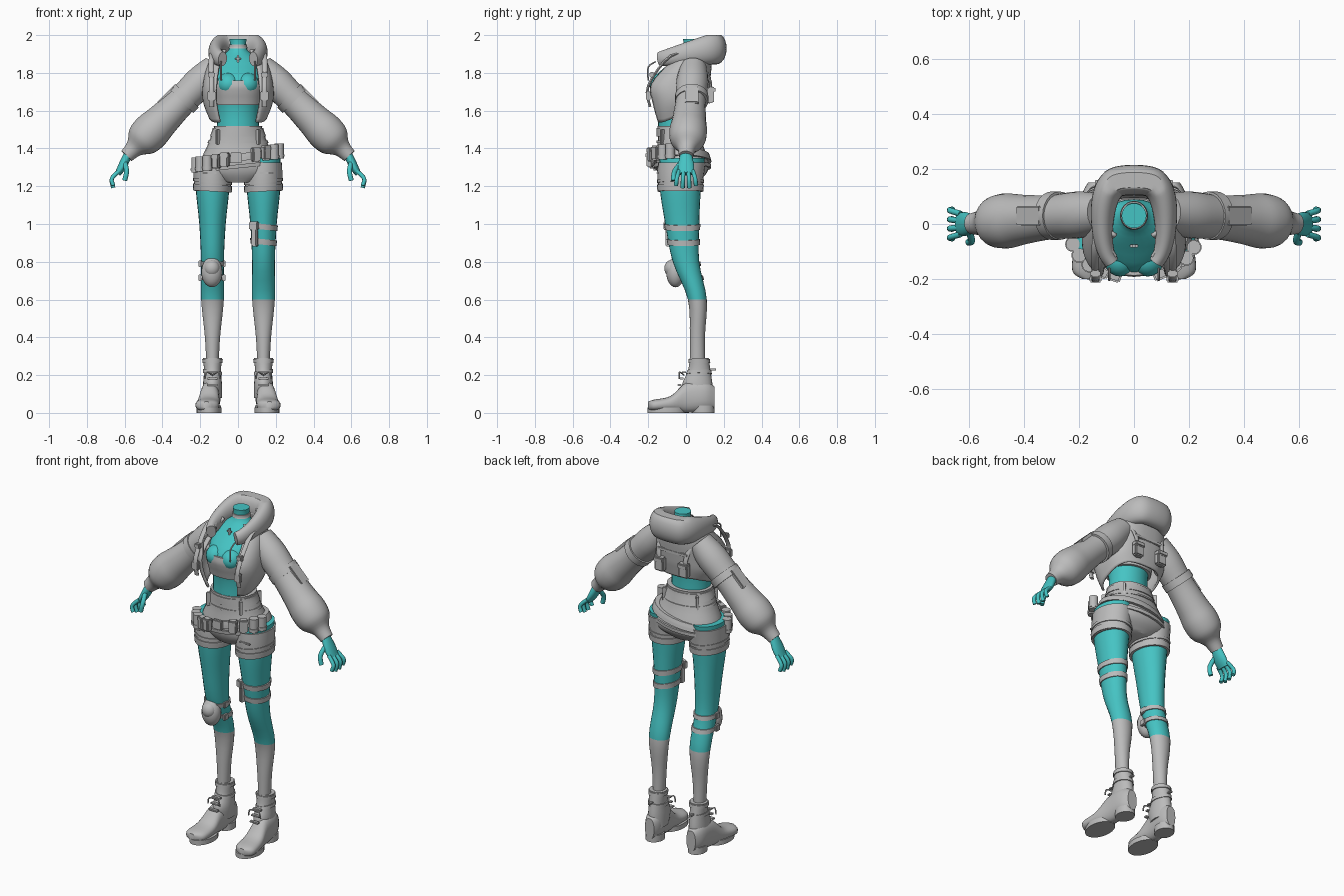
import bpy, bmesh, math
from mathutils import Vector, Matrix

default_cube = bpy.data.objects.get("Cube")
if default_cube:
    bpy.data.objects.remove(default_cube, do_unlink=True)


def make_material(name, color):
    material = bpy.data.materials.new(name)
    material.use_nodes = True
    material.diffuse_color = color
    material.node_tree.nodes["Principled BSDF"].inputs["Base Color"].default_value = color
    return material


GREY = make_material("cloth grey", (.5, .5, .5, 1))
TEAL = make_material("skin teal", (.06, .55, .55, 1))
AXIS_X, AXIS_Y, AXIS_Z = Matrix.Identity(3)
SIDES = {"left": 1, "right": -1}
parts = []


def finish(name, bm, material):
    bmesh.ops.recalc_face_normals(bm, faces=bm.faces[:])
    mesh = bpy.data.meshes.new(name)
    bm.to_mesh(mesh)
    bm.free()
    mesh.materials.append(material)
    part = bpy.data.objects.new(name, mesh)
    bpy.context.collection.objects.link(part)
    parts.append(part)
    return part


def smooth_rows(rows, steps=4):
    """Pass a smooth curve through the rows of a profile or path."""
    rows = [Vector(row) for row in rows]
    padded = [rows[0]] + rows + [rows[-1]]
    result = []
    for before, start, end, after in zip(padded, padded[1:], padded[2:], padded[3:]):
        slope_in, slope_out = (end - before) / 2, (after - start) / 2
        for step in range(steps):
            t = step / steps
            ease = t * t * (3 - 2 * t)
            result.append(start + (end - start) * ease
                          + slope_in * (t * (1 - t) * (1 - t)) - slope_out * (t * t * (1 - t)))
    return result + [rows[-1]]


def signed_power(value, power):
    return math.copysign(abs(value) ** (2 / power), value)


def tube(name, rows, material=GREY, axis=None, reference=AXIS_Z, side=1, power=2,
         sides=24, gap=0, tilt=0):
    """Loft oval rings; a fixed axis keeps them parallel, a gap leaves the front open."""
    rows = smooth_rows(rows)
    centers = [row.copy().to_3d() if len(row) < 4 else Vector(row[:3]) for row in rows]
    bm = bmesh.new()
    rings = []
    for i, (row, center) in enumerate(zip(rows, centers)):
        along = axis or (centers[min(i + 1, len(rows) - 1)] - centers[max(i - 1, 0)]).normalized()
        across = reference.cross(along).normalized()
        up = along.cross(across)
        ring = []
        for k in range(sides + bool(gap)):
            angle = gap + (math.tau - 2 * gap) * k / sides
            point = (center + across * row[3] * signed_power(math.sin(angle), power)
                     - up * row[4] * signed_power(math.cos(angle), power))
            height = point.z + tilt * (point.x - center.x)
            ring.append(bm.verts.new((point.x * side, point.y, min(max(height, 0), 2))))
        rings.append(ring)
    for low, high in zip(rings, rings[1:]):
        for k in range(sides):
            n = (k + 1) % len(low)
            bm.faces.new((low[k], low[n], high[n], high[k]))
    if not gap:
        bm.faces.new(rings[0])
        bm.faces.new(rings[-1])
    return finish(name, bm, material)


def cord(name, points, radius, material=GREY, reference=AXIS_Y, side=1, flatten=1):
    rows = [(*point, radius * flatten, radius) for point in points]
    return tube(name, rows, material, reference=reference, side=side, sides=12)


def column(name, profile, x=0, material=GREY, **options):
    """Upright loft from profile rows of height, depth position, half width, half depth."""
    rows = [(x, y, z, width, depth) for z, y, width, depth in profile]
    return tube(name, rows, material, AXIS_Z, AXIS_Y, **options)


def wrap(name, profile, z, height, margin=.01, x=0, **options):
    """Band that follows a profile at a margin."""
    rows = smooth_rows(profile)
    band = []
    for k in range(5):
        level = z + height * (k / 4 - .5)
        for low, high in zip(rows, rows[1:]):
            if low[0] <= level < high[0]:
                row = low.lerp(high, (level - low[0]) / (high[0] - low[0]))
                band.append((level, row[1], row[2] + margin, row[3] + margin))
    return column(name, band, x, **options)


def disc(name, x, y, z, width, depth, height, side=1):
    return column(name, [(z, y, width, depth), (z + height, y, width, depth)], x, side=side)


def box(name, center, size, turn=0, axis="Z"):
    bm = bmesh.new()
    bmesh.ops.create_cube(bm, size=1)
    bmesh.ops.scale(bm, vec=size, verts=bm.verts[:])
    bmesh.ops.bevel(bm, geom=bm.edges[:], offset=min(size) / 5, segments=2, affect="EDGES")
    bmesh.ops.rotate(bm, matrix=Matrix.Rotation(turn, 3, axis), verts=bm.verts[:])
    bmesh.ops.translate(bm, vec=center, verts=bm.verts[:])
    return finish(name, bm, GREY)


def ellipsoid(name, center, size, material=GREY):
    bm = bmesh.new()
    bmesh.ops.create_uvsphere(bm, u_segments=20, v_segments=14, radius=1)
    bmesh.ops.scale(bm, vec=size, verts=bm.verts[:])
    bmesh.ops.translate(bm, vec=center, verts=bm.verts[:])
    return finish(name, bm, material)


# Profiles: height, depth position, half width, half depth
TORSO = [(1.4, -.05, .12, .1), (1.6, -.05, .11, .1), (1.75, -.05, .13, .13),
         (1.85, 0, .13, .09), (1.92, .03, .05, .05), (1.98, .03, .045, .045)]
JACKET = [(1.54, -.03, .15, .13), (1.64, -.04, .18, .15), (1.74, -.04, .18, .16),
          (1.86, .02, .15, .11), (1.92, .03, .1, .08)]
SHORTS = [(1.22, -.03, .1, .09), (1.27, -.02, .2, .13), (1.33, -.02, .2, .14),
          (1.42, -.03, .16, .12), (1.5, -.04, .13, .11), (1.52, -.04, .13, .11)]
LEG = [(.2, .06, .03, .04), (.4, .06, .04, .04), (.6, .06, .06, .05), (.8, 0, .06, .07),
       (1, -.02, .07, .09), (1.2, -.03, .09, .11), (1.35, -.02, .09, .12)]
BOOT_SHAFT = [(.08, .07, .05, .07), (.15, .06, .05, .08), (.22, .07, .045, .06), (.29, .07, .05, .05)]
LEG_X = .135

# Torso, cropped top and choker
column("torso", TORSO, material=TEAL)
wrap("cropped_top", TORSO, 1.695, .13, .012, power=2.3)
wrap("choker", TORSO, 1.94, .02, .005)
box("pendant_bar", (0, -.08, 1.875), (.03, .01, .01))
box("pendant_drop", (0, -.08, 1.87), (.01, .01, .05))

# Open jacket with a hem that rises at the back
jacket = column("jacket_body", JACKET, power=2.6, gap=math.radians(33), sides=36)
for vertex in jacket.data.vertices:
    fade = max(0, 1.7 - vertex.co.z) / 2
    vertex.co.z += fade * min(1, max(0, vertex.co.y * 5 + .6))
shell = jacket.modifiers.new("thickness", "SOLIDIFY")
shell.thickness, shell.offset = .012, 0
box("back_strap", (0, .125, 1.77), (.2, .015, .02))


# Lowered hood: a heavy roll around the neck, with a thin inner rim
def hood_roll(name, spread, lift, thickness):
    rows = []
    for degrees in range(-150, 151, 15):
        back, across = math.cos(math.radians(degrees)), math.sin(math.radians(degrees))
        rows.append((spread * .115 * signed_power(across, 4), spread * .16 * back,
                     1.9 + .03 * back + lift * (2 + back),
                     thickness * (.04 + .015 * back), thickness * (.06 + .025 * back)))
    tube(name, rows)


hood_roll("hood", 1, 0, 1)
hood_roll("hood_rim", .85, .015, .3)

for word, s in SIDES.items():
    ellipsoid(word + "_bust", (s * .05, -.125, 1.74), (.06, .066, .06), TEAL)

    # Sleeve on a straight slope, with a puffed end and a tight cuff
    slope = [(.12, .07), (.2, .085), (.3, .08), (.4, .09), (.46, .1), (.51, .09), (.55, .05), (.59, .038)]
    tube(word + "_sleeve", [(x, .05 - x / 12, 1.95 - x, r, r) for x, r in slope], side=s)
    tube(word + "_sleeve_band", [(x, .03, 1.95 - x, .088, .088) for x in (.27, .3)], side=s)
    box(word + "_sleeve_panel", (s * .38, .03, 1.68), (.12, .07, .02), s * math.pi / 4, "Y")

    # Hand with curled fingers
    tube(word + "_palm", [(.575, 0, 1.385, .026, .022), (.61, 0, 1.31, .043, .023),
                          (.637, 0, 1.265, .04, .016)], TEAL, side=s)
    for i, finger in enumerate(("index", "middle", "ring", "little")):
        y = (i - 1.5) * .025
        cord(word + "_" + finger + "_finger",
             [(.63, y, 1.28), (.668, y * 1.3, 1.24), (.66, y * 1.4, 1.19 + y * y * 10)], .011, TEAL, side=s)
    cord(word + "_thumb", [(.6, -.02, 1.33), (.59, -.06, 1.28), (.6, -.066, 1.23)], .013, TEAL, side=s)

    # Harness over the shoulder, with buckles, pouch and drawstring
    cord(word + "_harness", [(.14, -.19, 1.62), (.14, -.2, 1.73), (.14, -.08, 1.89), (.12, .06, 1.88),
                             (.09, .13, 1.75), (.08, .12, 1.64)], .014, reference=AXIS_X, side=s, flatten=.5)
    box(word + "_front_buckle", (s * .14, -.2, 1.68), (.045, .025, .05))
    box(word + "_strap_clip", (s * .14, -.18, 1.79), (.035, .025, .03))
    box(word + "_back_pouch", (s * .08, .13, 1.68), (.06, .035, .08))
    box(word + "_back_flap", (s * .08, .135, 1.71), (.065, .04, .03))
    cord(word + "_drawstring", [(.09, -.16, 1.86), (.09, -.2, 1.83), (.09, -.2, 1.76)], .004,
         reference=AXIS_X, side=s)

    # Leg with a sock below the knee
    leg = column(word + "_leg", LEG, LEG_X, TEAL, side=s)
    leg.data.materials.append(GREY)
    for face in leg.data.polygons:
        face.material_index = int(face.center.z < .6)

    # Shorts leg with a rolled cuff
    wrap(word + "_shorts_leg", LEG, 1.25, .15, .008, LEG_X, side=s)
    wrap(word + "_cuff", LEG, 1.19, .035, .014, LEG_X, side=s, tilt=.06)
    wrap(word + "_cuff_fold", LEG, 1.225, .016, .013, LEG_X, side=s, tilt=.1)
    box(word + "_shorts_seam", (s * .15, -.15, 1.27), (.07, .01, .01))

    # Lace-up boot
    foot = [(-.2, .04, .02, .02), (-.17, .04, .06, .03), (-.08, .05, .06, .04),
            (0, .08, .05, .08), (.1, .09, .05, .08), (.15, .08, .03, .06)]
    tube(word + "_boot_foot", [(.15 - y / 12, y, z, w, h) for y, z, w, h in foot],
         axis=AXIS_Y, side=s, power=2.4)
    column(word + "_boot_shaft", BOOT_SHAFT, LEG_X, side=s)
    wrap(word + "_boot_collar", BOOT_SHAFT, .275, .02, .005, LEG_X, side=s)
    wrap(word + "_boot_strap", BOOT_SHAFT, .215, .02, .005, LEG_X, side=s, tilt=.15)
    disc(word + "_boot_sole", .153, -.105, 0, .066, .1, .028, s)
    disc(word + "_boot_heel", .14, .09, 0, .05, .06, .04, s)
    box(word + "_pull_tab", (s * LEG_X, .14, .23), (.015, .04, .01))
    for i in range(3):
        box(word + "_lace", (s * LEG_X, -.01 - i / 80, .215 - i / 30), (.055, .02, .01))
    for turn in (-1, 1):
        loop = [(LEG_X, -.01, .2), (LEG_X + turn * .03, -.035, .215), (LEG_X + turn * .04, -.035, .18)]
        cord(word + "_lace_bow", loop, .004, side=s)

# High-waisted shorts
column("shorts_body", SHORTS, power=2.2)
wrap("waistband", SHORTS, 1.485, .045, .006)
wrap("waist_seam", SHORTS, 1.435, .012, .006)
for quarter in range(4):
    turn = math.radians(45 + 90 * quarter)
    box("belt_loop", (.15 * math.sin(turn), -.04 - .12 * math.cos(turn), 1.46), (.015, .03, .08), turn)

# Slanted utility belt with cans and pouches
wrap("utility_belt", SHORTS, 1.35, .04, .015, tilt=.17)
wrap("lower_belt", SHORTS, 1.305, .02, .012, tilt=.1)
box("belt_buckle", (-.01, -.177, 1.35), (.06, .02, .055))
for degrees in (-75, -60, -45, -30, -18, 24, 40, 56, 71):
    turn = math.radians(degrees)
    x, y = .23 * math.sin(turn), -.03 - .167 * math.cos(turn)
    z = 1.35 + x / 6
    if abs(degrees) > 40:
        disc("belt_can", x, y, z - .04, .025, .025, .08)
        disc("belt_can_rim", x, y, z - .03, .028, .028, .012)
    else:
        box("belt_pouch", (x, y, z), (.046, .035, .075), turn)
        box("belt_pouch_flap", (x, y, z + .025), (.05, .04, .03), turn)

# Thigh straps on the left leg
for z in (.985, .905):
    wrap("thigh_strap", LEG, z, .03, .006, LEG_X, tilt=-.1)
box("thigh_clip", (.09, -.09, .945), (.03, .03, .13), -.45)
box("thigh_buckle", (.085, -.1, .99), (.05, .025, .045), -.45)

# Knee pad on the right leg
ellipsoid("knee_pad", (-.138, -.055, .745), (.056, .05, .08))
ellipsoid("knee_pad_cap", (-.138, -.075, .765), (.042, .04, .045))
for z in (.79, .715):
    wrap("knee_strap", LEG, z, .025, .006, LEG_X, side=-1)
    for x in (-.2, -.075):
        box("knee_strap_clip", (x, -.01, z), (.018, .035, .036))

bpy.ops.object.select_all(action="DESELECT")
for part in parts:
    part.select_set(True)
bpy.context.view_layer.objects.active = parts[0]
bpy.ops.object.shade_smooth_by_angle(angle=math.radians(40))
